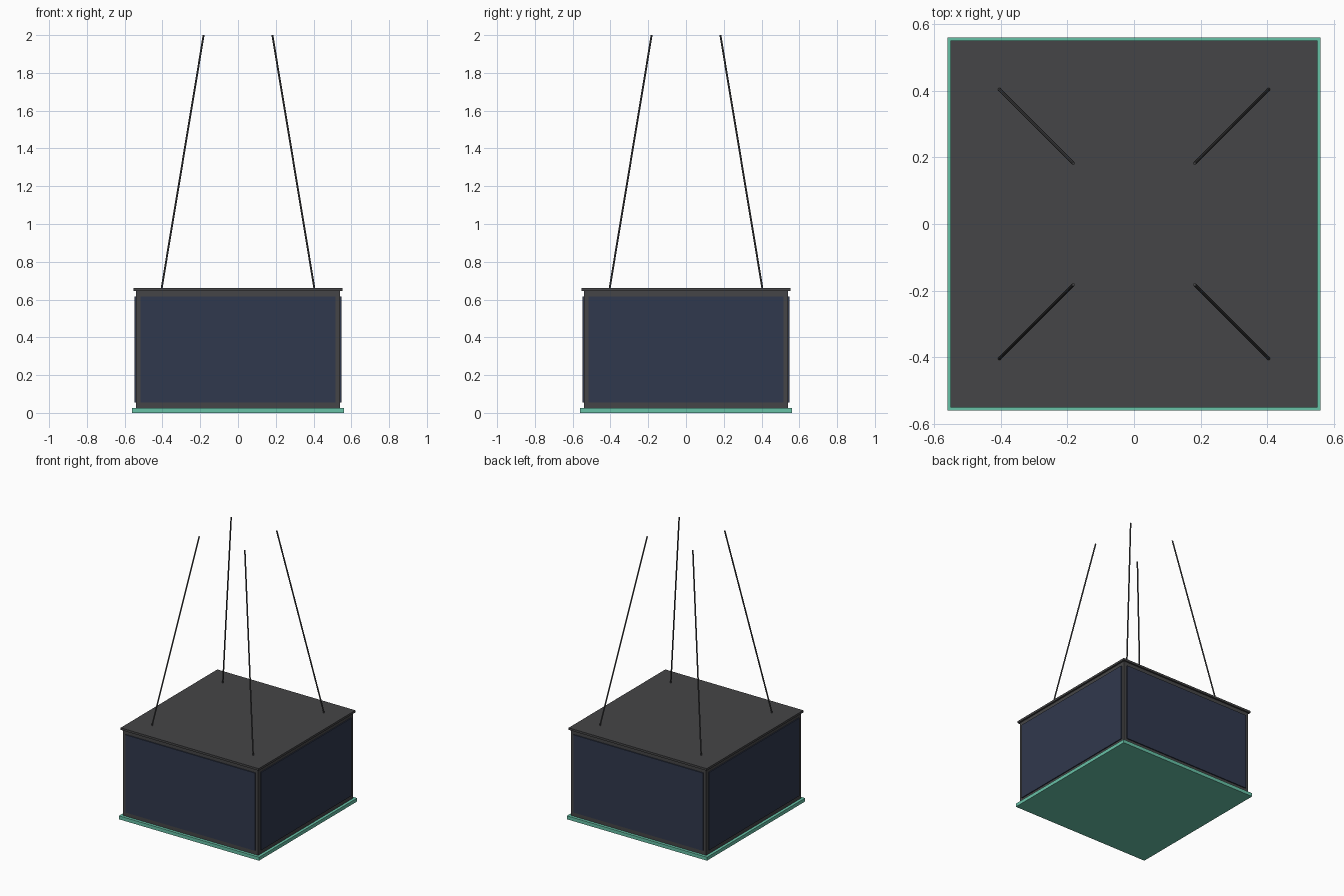
import bpy
from mathutils import Vector

if "Cube" in bpy.data.objects:
    bpy.data.objects.remove(bpy.data.objects["Cube"])


def material(name, color):
    m = bpy.data.materials.new(name)
    m.diffuse_color = (*color, 1)
    m.use_nodes = True
    m.node_tree.nodes["Principled BSDF"].inputs["Base Color"].default_value = m.diffuse_color
    return m


DARK = material("dark_metal", (0.06, 0.06, 0.063))
SCREEN = material("screen_navy", (0.03, 0.04, 0.075))
GREEN = material("green_trim", (0.14, 0.54, 0.39))


def box(name, lo, hi, mat):
    lo, hi = Vector(lo), Vector(hi)
    bpy.ops.mesh.primitive_cube_add(size=1, location=(lo + hi) / 2)
    ob = bpy.context.object
    ob.name = name
    ob.scale = hi - lo
    bpy.ops.object.transform_apply(location=False, rotation=False, scale=True)
    ob.data.materials.append(mat)
    return ob


def rod(name, a, b, radius, mat):
    a, b = Vector(a), Vector(b)
    bpy.ops.mesh.primitive_cylinder_add(vertices=8, radius=radius, depth=(b - a).length,
                                        location=(a + b) / 2)
    ob = bpy.context.object
    ob.name = name
    ob.rotation_euler = (b - a).to_track_quat('Z', 'Y').to_euler()
    ob.data.materials.append(mat)
    bpy.ops.object.shade_smooth_by_angle()


# Housing, lid and glowing base plate
box("housing", (-0.54, -0.54, 0.025), (0.54, 0.54, 0.645), DARK)
box("lid", (-0.552, -0.552, 0.645), (0.552, 0.552, 0.66), DARK)
box("base_plate", (-0.56, -0.56, 0), (0.56, 0.56, 0.025), GREEN)

# One thin screen on each side
for name, axis, s in (("front", 1, -1), ("back", 1, 1), ("left", 0, -1), ("right", 0, 1)):
    lo, hi = [-0.517, -0.517, 0.055], [0.517, 0.517, 0.617]
    lo[axis], hi[axis] = sorted((s * 0.53, s * 0.547))
    box(name + "_screen", lo, hi, SCREEN)

# Four suspension cables leaning inwards
for sx in (-1, 1):
    for sy in (-1, 1):
        rod("suspension_cable", (sx * 0.405, sy * 0.405, 0.655), (sx * 0.182, sy * 0.182, 2.0),
            0.005, DARK)
